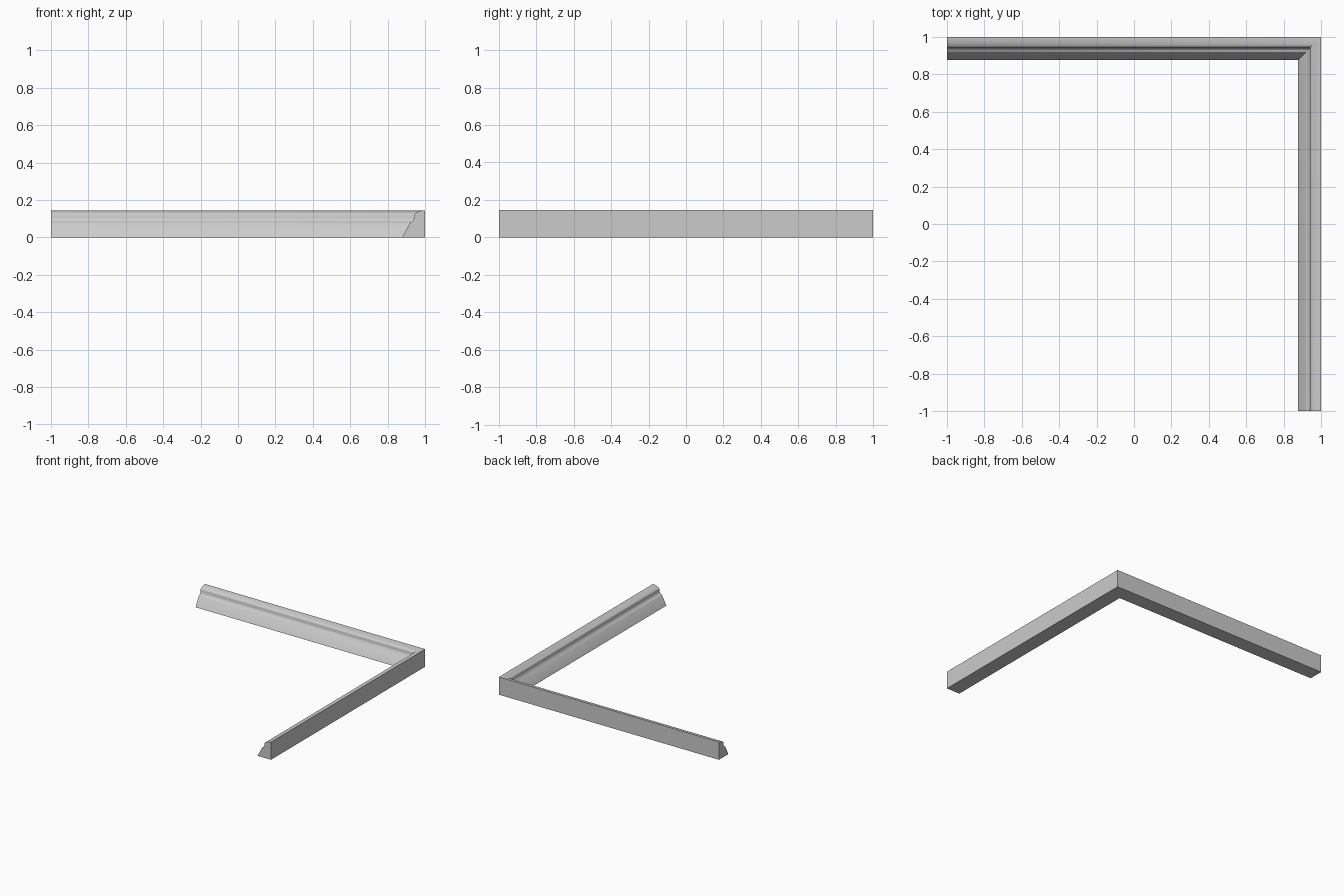
import bpy, bmesh, math

if "Cube" in bpy.data.objects:
    bpy.data.objects.remove(bpy.data.objects["Cube"])

# Moulding cross-section: (distance in from the outer wall, height)
profile = [(0, 0), (0.122, 0), (0.081, 0.077), (0.078, 0.080), (0.070, 0.083),
           (0.064, 0.089), (0.060, 0.098), (0.058, 0.106), (0.058, 0.118),
           (0.056, 0.124), (0.050, 0.130), (0.040, 0.136), (0.026, 0.141),
           (0.012, 0.144), (0, 0.145)]

bm = bmesh.new()

# Three stations: left end, mitred corner, front end
stations = [lambda d: (-1, 1 - d), lambda d: (1 - d, 1 - d), lambda d: (1 - d, -1)]
rings = [[bm.verts.new((*place(d), z)) for d, z in profile] for place in stations]

# Skin between stations
n = len(profile)
for a, b in zip(rings, rings[1:]):
    for i in range(n):
        j = (i + 1) % n
        bm.faces.new((a[i], a[j], b[j], b[i]))

# End caps
bm.faces.new(rings[0])
bm.faces.new(rings[-1])
bmesh.ops.recalc_face_normals(bm, faces=bm.faces)

mesh = bpy.data.meshes.new("corner_cornice")
bm.to_mesh(mesh)
bm.free()
cornice = bpy.data.objects.new("corner_cornice", mesh)
bpy.context.collection.objects.link(cornice)

# Smooth curved moulding, crisp edges
bpy.context.view_layer.objects.active = cornice
cornice.select_set(True)
bpy.ops.object.shade_smooth_by_angle(angle=math.radians(40))
